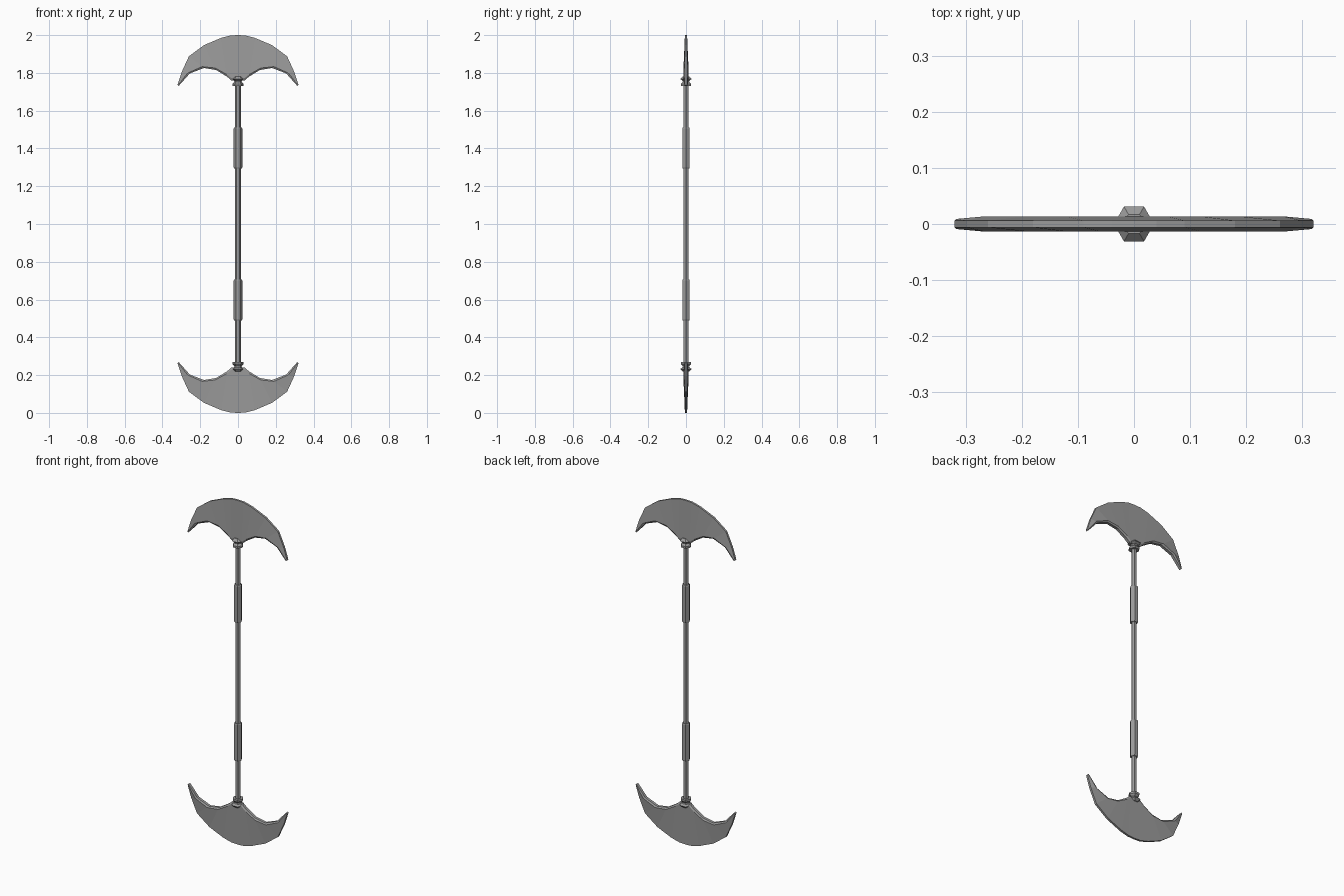
import bpy, bmesh
from math import cos, sin, pi

if "Cube" in bpy.data.objects:
    bpy.data.objects.remove(bpy.data.objects["Cube"])

# dark steel shared by all parts
STEEL = bpy.data.materials.new("dark_steel")
STEEL.diffuse_color = (.33, .33, .33, 1)
STEEL.use_nodes = True
STEEL.node_tree.nodes["Principled BSDF"].inputs["Base Color"].default_value = STEEL.diffuse_color


def finish(name, bm):
    bmesh.ops.remove_doubles(bm, verts=bm.verts, dist=1e-5)
    bmesh.ops.recalc_face_normals(bm, faces=bm.faces)
    mesh = bpy.data.meshes.new(name)
    bm.to_mesh(mesh)
    bm.free()
    mesh.materials.append(STEEL)
    obj = bpy.data.objects.new(name, mesh)
    bpy.context.collection.objects.link(obj)
    return obj


def lathe(name, profile, flip=False):
    """Six-sided turned part; profile is (flat-to-centre radius, z)."""
    bm = bmesh.new()
    rings = []
    for r, z in profile:
        R = r / cos(pi / 6)
        zz = 2 - z if flip else z
        rings.append([bm.verts.new((R * cos(i * pi / 3), R * sin(i * pi / 3), zz))
                      for i in range(6)])
    for a, b in zip(rings, rings[1:]):
        for i in range(6):
            j = (i + 1) % 6
            bm.faces.new((a[i], a[j], b[j], b[i]))
    bm.faces.new(rings[0])
    bm.faces.new(rings[-1])
    return finish(name, bm)


# half outlines of the crescent, centre to tip
OUTER = [(0, 2.0), (.04, 1.998), (.09, 1.985), (.18, 1.947), (.26, 1.888), (.298, 1.805), (.32, 1.737)]
INNER = [(0, 1.758), (.035, 1.76), (.058, 1.78), (.115, 1.815), (.18, 1.826), (.255, 1.797), (.314, 1.731)]
RIDGE_Y = [.0135, .0135, .0135, .0135, .0135, .0135, .009]


def blade(name, flip=False):
    bm = bmesh.new()
    half = []
    for (ox, oz), (ix, iz), t in zip(OUTER, INNER, RIDGE_Y):
        # ridge sits just outside the inner edge
        d = .012 / max(.012 * 2, ((ox - ix) ** 2 + (oz - iz) ** 2) ** .5)
        rx, rz = ix + (ox - ix) * d, iz + (oz - iz) * d
        half.append([(ox, -.006, oz), (rx, -t, rz), (ix, -.008, iz),
                     (ix, .008, iz), (rx, t, rz), (ox, .006, oz)])
    sections = [[(-x, y, z) for x, y, z in s] for s in reversed(half[1:])] + half
    rings = [[bm.verts.new((x, y, 2 - z if flip else z)) for x, y, z in s] for s in sections]
    for a, b in zip(rings, rings[1:]):
        for i in range(6):
            j = (i + 1) % 6
            bm.faces.new((a[i], a[j], b[j], b[i]))
    bm.faces.new(rings[0])
    bm.faces.new(rings[-1])
    return finish(name, bm)


# long pole
lathe("shaft", [(.013, .24), (.013, 1.76)])

# matching grip, collar and blade at each end
GRIP = [(.017, 1.294), (.0195, 1.299), (.0195, 1.506), (.017, 1.511)]
COLLAR = [(.026, 1.731), (.026, 1.742), (.017, 1.753), (.019, 1.76), (.031, 1.768),
          (.017, 1.782)]
for label, flip in (("upper", False), ("lower", True)):
    lathe(label + "_grip", GRIP, flip)
    lathe(label + "_collar", COLLAR, flip)
    blade(label + "_blade", flip)
